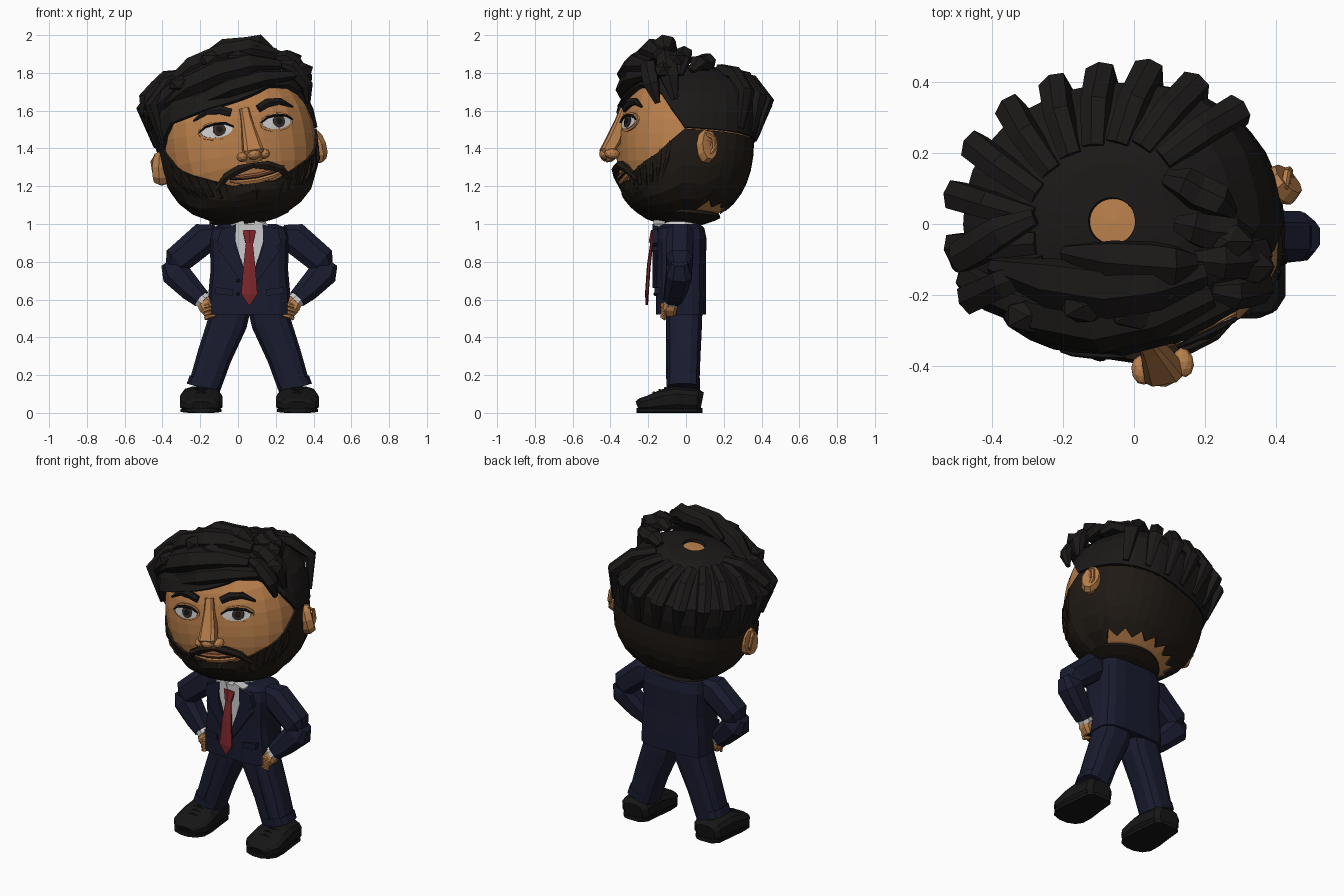
import bpy, bmesh, math
from mathutils import Vector as V, Matrix

if "Cube" in bpy.data.objects:
    bpy.data.objects.remove(bpy.data.objects["Cube"])

def mat(name, *rgb):
    m = bpy.data.materials.new(name)
    m.diffuse_color = (*rgb, 1)
    m.use_nodes = True
    m.node_tree.nodes["Principled BSDF"].inputs["Base Color"].default_value = m.diffuse_color
    return m

SKIN, LIP = mat("skin", .48, .21, .07), mat("lip", .3, .11, .05)
HAIR, BEARD = mat("hair", .011, .0095, .009), mat("beard", .014, .010, .007)
NAVY, TIE = mat("navy", .010, .011, .028), mat("tie_red", .2, .02, .025)
WHITE, BLACK = mat("white", .6, .6, .6), mat("black", .008, .008, .008)
IRIS = mat("iris", .04, .025, .02)
I = Matrix()
# head is turned, tilted and leaning slightly back
HEAD = Matrix.Translation((0, -.01, 1.42)) @ Matrix.Rotation(math.radians(10.5), 4, 'Z') \
    @ Matrix.Rotation(math.radians(-8), 4, 'Y') @ Matrix.Rotation(math.radians(-4), 4, 'X')
A, B, C, N = .41, .35, .40, 2.4

def make(name, verts, faces, m, M=I):
    me = bpy.data.meshes.new(name)
    me.from_pydata([M @ V(v) for v in verts], [], faces)
    bm = bmesh.new()
    bm.from_mesh(me)
    bmesh.ops.recalc_face_normals(bm, faces=bm.faces)
    bm.to_mesh(me)
    bm.free()
    me.materials.append(m)
    o = bpy.data.objects.new(name, me)
    bpy.context.collection.objects.link(o)
    return o

def tube(name, pts, radii, m, up=(0, 1, 0), n=8, p=2.0, M=I):
    """Loft of superellipse sections (width, height) along a path."""
    pts, up, vs = [V(q) for q in pts], V(up), []
    for i, q in enumerate(pts):
        t = (pts[min(i + 1, len(pts) - 1)] - pts[max(i - 1, 0)]).normalized()
        u = t.cross(up).normalized()
        w = u.cross(t)
        for k in range(n):
            a = 2 * math.pi * (k + .5) / n
            c, s = math.cos(a), math.sin(a)
            vs.append(q + u * radii[i][0] * math.copysign(abs(c) ** (2 / p), c)
                      + w * radii[i][1] * math.copysign(abs(s) ** (2 / p), s))
    fs = [(i * n + k, i * n + (k + 1) % n, (i + 1) * n + (k + 1) % n, (i + 1) * n + k)
          for i in range(len(pts) - 1) for k in range(n)]
    fs += [tuple(range(n)), tuple(range(len(vs) - n, len(vs)))]
    return make(name, vs, fs, m, M)

def plate(name, xz, y, m, th=.015, M=I):
    k = len(xz)
    vs = [(x, y, z) for x, z in xz] + [(x, y + th, z) for x, z in xz]
    make(name, vs, [tuple(range(k)), tuple(range(k, 2 * k))] +
         [(i, (i + 1) % k, k + (i + 1) % k, k + i) for i in range(k)], m, M)

def ball(name, c, size, m, M=I, sub=2):
    bm = bmesh.new()
    bmesh.ops.create_icosphere(bm, subdivisions=sub, radius=1)
    vs = [V(c) + V(a * b for a, b in zip(v.co, size)) for v in bm.verts]
    fs = [tuple(v.index for v in f.verts) for f in bm.faces]
    bm.free()
    make(name, vs, fs, m, M)

def lerp(x, table):
    for (a, fa), (b, fb) in zip(table, table[1:]):
        if x <= b:
            return fa + (fb - fa) * max(0, (x - a) / (b - a))
    return table[-1][1]

def surf(az, el, off=0):
    az, el = math.radians(az), math.radians(el)
    d = V((math.sin(az) * math.cos(el), -math.cos(az) * math.cos(el), math.sin(el)))
    return d * (sum(abs(c / r) ** N for c, r in zip(d, (A, B, C))) ** (-1 / N) + off)

def front(x, z, off=0):
    return V((x, -B * (1 - abs(x / A) ** N - abs(z / C) ** N) ** (1 / N) - off, z))

def patch(name, lo, hi, off, rows, m, th=.025):
    azs, vs = range(-180, 180, 10), []
    for az in azs:
        for r in range(rows + 1):
            el = lo(az) + (hi(az) - lo(az)) * r / rows
            vs.append(surf(az, el, off(az, el)))
    k, R = len(azs), rows + 1
    fs = [(i * R + r, (i + 1) % k * R + r, (i + 1) % k * R + r + 1, i * R + r + 1)
          for i in range(k) for r in range(rows)]
    o = make(name, vs, fs, m, HEAD)
    s = o.modifiers.new("thickness", 'SOLIDIFY')
    s.thickness, s.offset = th, -1

# skull, neck and dark hair shells around the face opening
bm = bmesh.new()
bmesh.ops.create_uvsphere(bm, u_segments=28, v_segments=18, radius=1)
make("head", [v.co * sum(abs(c / r) ** N for c, r in zip(v.co, (A, B, C))) ** (-1 / N) for v in bm.verts],
     [tuple(v.index for v in f.verts) for f in bm.faces], SKIN, HEAD)
bm.free()
tube("neck", [(.06, -.02, .96), (.06, -.02, 1.07)], [(.085, .06)] * 2, SKIN, n=12)
hairline = lambda az: lerp(az, [(-80, 3), (-60, 19), (-30, 27), (0, 34), (30, 40), (55, 35), (80, 4)])
beardline = lambda az: lerp(abs(az), [(0, -35), (20, -35), (32, -29), (60, -15), (80, 3)])
side_fade = lambda az: lerp(az, [(-180, 1), (-80, 1), (-50, .4), (0, .1), (100, .1), (140, .7), (180, 1)])
swell = lambda az, el: .018 + side_fade(az) * lerp(el, [(5, 0), (28, .07), (50, .04), (80, .005)])
patch("upper_hair", hairline, lambda az: 81, swell, 6, HAIR)
patch("beard", lambda az: -62 if abs(az) < 110 else (-48 if az // 10 % 2 else -55), beardline,
      lambda az, el: .012 + (.014 if abs(az) < 75 and el < -38 else 0), 5, BEARD, .02)
patch("under_jaw", lambda az: -88, lambda az: -61, lambda az, el: .008, 3, BEARD, .02)
for az in range(-70, 71, 7):
    h = beardline(az)
    tube("beard_strand", [surf(az, h, .008), surf(az * .97, h - 12, .018), surf(az * .9, h - 26, .01)],
         [(.008, .006), (.014, .01), (.004, .004)], BEARD, up=surf(az, h), n=4, M=HEAD)

# blunt clumps fanned around the back of the crown
for i in range(10):
    az = -72 - i * 18
    k = 1 if i < 8 else .85
    tube("crown_clump", [surf(az + 5, 60, .03), surf(az, 45, .085 * k), surf(az - 2, 29, .115 * k), surf(az - 3, 7, .025)],
         [(.035, .03), (.042, .04), (.044, .035), (.018, .012)], HAIR, up=surf(az, 35), n=6, p=3, M=HEAD)

# swept fringe clumps: three path points and a radius
for *q, r in [
        (.30, -.21, 1.79, -.04, -.32, 1.73, -.37, -.21, 1.54, .055),
        (.22, -.2, 1.84, -.1, -.29, 1.81, -.41, -.2, 1.62, .075),
        (.20, -.14, 1.9, -.07, -.19, 1.9, -.4, -.12, 1.71, .075),
        (.17, -.11, 1.92, .05, -.11, 1.94, -.2, -.08, 1.87, .06),
        (-.22, -.24, 1.76, -.41, -.19, 1.65, -.47, -.1, 1.5, .055),
        (-.28, .02, 1.8, -.43, -.06, 1.72, -.5, -.12, 1.57, .05),
        (.17, -.1, 1.88, .30, -.1, 1.84, .37, -.06, 1.66, .055),
        (.22, -.19, 1.85, .32, -.19, 1.79, .37, -.15, 1.64, .045),
        (.09, .13, 1.84, .18, .09, 1.85, .28, .03, 1.81, .05),
        (.12, .0, 1.88, .2, -.02, 1.88, .33, -.03, 1.79, .05)]:
    a, b, c = V(q[:3]), V(q[3:6]), V(q[6:])
    out = b - V((0, 0, 1.42))
    tube("fringe_clump", [a, (a + b) / 2 + out * .05, b, (b + c) / 2 + out * .06, c],
         [(r * .5, r * .4), (r, r * .8), (r * 1.1, r * .85), (r, r * .75), (r * .35, r * .3)], HAIR, up=out, n=6)
for c in [(-.14, -.23, 1.87), (0, -.25, 1.87), (.08, -.17, 1.92), (.27, -.05, 1.87), (.33, -.12, 1.81), (-.3, -.26, 1.74)]:
    ball("fringe_curl", c, (.075, .055, .05), HAIR, sub=1)

# eyes, brows, ears, nostrils and moustache halves
def disc(name, x, z, rx, rz, off, m, n=16, cut=9.0):
    ring = [(x + rx * math.cos(2 * math.pi * k / n), z + min(cut, rz * math.sin(2 * math.pi * k / n))) for k in range(n)]
    make(name, [front(a, b, off - .012) for a, b in ring] + [front(a, b, off) for a, b in ring] + [front(x, z, off + .004)],
         [(k, (k + 1) % n, n + (k + 1) % n, n + k) for k in range(n)] + [(n + k, n + (k + 1) % n, 2 * n) for k in range(n)], m, HEAD)

FACE = (0, -1, 0)
for s in (-1, 1):
    ex, ez = s * .163, .075
    disc("eyelid", ex, ez, .094, .05, .006, SKIN)
    disc("eye_white", ex, ez, .082, .038, .012, WHITE, cut=.028)
    disc("iris", ex + .012, ez + .003, .034, .034, .018, IRIS, cut=.025)
    disc("pupil", ex + .012, ez + .003, .017, .017, .023, BLACK)
    arc = lambda pts, off: [front(s * x, z, off) for x, z in pts]
    tube("upper_lash", arc([(.075, .082), (.115, .106), (.165, .112), (.22, .102), (.255, .078)], .016),
         [(.004, .006), (.007, .01), (.008, .01), (.007, .01), (.003, .005)], BLACK, FACE, 6, M=HEAD)
    tube("eyebrow", arc([(.075, .158), (.13, .182), (.2, .184), (.27, .145)], .012),
         [(.024, .014), (.026, .018), (.02, .016), (.006, .006)], HAIR, FACE, 6, M=HEAD)
    tube("moustache", arc([(.0, -.135), (.075, -.145), (.15, -.175), (.205, -.235)], .012),
         [(.016, .014), (.026, .024), (.022, .018), (.014, .012)], BEARD, FACE, 6, M=HEAD)
    ball("nostril", (s * .06, -.395, -.085), (.03, .042, .028), SKIN, HEAD)
    tube("ear", [(s * .39, .035, -.07), (s * .42, .045, -.065), (s * .45, .06, -.06)],
         [(.085, .04), (.095, .062), (.08, .05)], SKIN, (0, 1, 0), 10, M=HEAD)
    tube("ear_fold", [(s * .44, .03, .0), (s * .454, .075, -.02), (s * .452, .085, -.075), (s * .44, .05, -.135)],
         [(.012, .012)] * 4, SKIN, (1, 0, 0), 6, M=HEAD)
    ball("ear_hollow", (s * .445, .045, -.06), (.012, .025, .05), LIP, HEAD, 1)

# nose wedge with bulbous tip, smirking mouth and chin tuft
tube("nose", [(0, -.325, .165), (0, -.345, .1), (0, -.38, .0), (0, -.41, -.06), (0, -.385, -.11)],
     [(.026, .03), (.03, .032), (.045, .04), (.056, .04), (.045, .025)], SKIN, FACE, 8, 4, HEAD)
ball("nose_tip", (0, -.42, -.08), (.04, .034, .03), SKIN, HEAD)
for nm, dz, w, m in (("upper_lip", -.19, .012, LIP), ("lower_lip", -.216, .016, SKIN), ("mouth_line", -.202, .004, BLACK)):
    tube(nm, [front(x, dz + .9 * (x - .02) ** 2 + .06 * x, .006) for x in (-.13, -.06, .02, .1, .17)],
         [(.004, .006), (w, .014), (w, .016), (w, .014), (.004, .006)], m, FACE, 6, M=HEAD)
tube("chin_tuft", [front(0, -.235, .008), front(0, -.26, .022), front(0, -.31, .024)],
     [(.035, .015), (.025, .02), (.012, .015)], BEARD, FACE, 6, M=HEAD)

# jacket, shirt and tie; the body is symmetric about x = .06
X = .06
tube("jacket", [(X, -.027, z) for z in (.52, .62, .76, .92, .98, 1.0)],
     [(.225, .133), (.22, .134), (.207, .133), (.212, .137), (.2, .125), (.14, .1)], NAVY, n=16, p=4)
plate("shirt_front", [(X - .1, 1.0), (X, .66), (X + .1, 1.0)], -.168, WHITE, .05)
tube("shirt_collar", [(X, -.03, .97), (X, -.03, 1.02)], [(.11, .1), (.085, .075)], WHITE, n=12)
tube("tie_knot", [(X, -.168, .965), (X, -.18, .9)], [(.042, .018), (.024, .018)], TIE, FACE, 6)
tube("tie_blade", [(X, -.18, .91), (X, -.197, .78), (X, -.207, .63), (X, -.207, .57)],
     [(.02, .008), (.036, .01), (.05, .01), (.004, .006)], TIE, FACE, 6)
for z in (.7, .63):
    ball("jacket_button", (X - .06, -.165, z), (.01, .008, .01), BLACK, sub=1)

for s in (-1, 1):
    P = lambda x, y, z: (X + s * x, y, z)
    L = lambda pts: [(X + s * x, z) for x, z in pts]
    plate("lapel", L([(.07, 1.0), (.15, .97), (.17, .9), (.14, .88), (.16, .86), (.02, .66), (.0, .68), (.075, .88)]), -.178, NAVY, .03)
    plate("collar_wing", L([(.03, 1.02), (.09, 1.0), (.09, .92), (.015, .965)]), -.172, WHITE, .06)
    plate("pocket_flap", L([(.09, .655), (.18, .665), (.18, .63), (.09, .62)]), -.168, NAVY, .03)
    # arms akimbo with fists on the hips
    tube("upper_arm", [P(.17, -.03, .95), P(.235, -.03, .93), P(.385, -.035, .805), P(.41, -.035, .765)],
         [(.05, .06), (.088, .075), (.08, .075), (.04, .05)], NAVY, n=8, p=2.8)
    tube("forearm", [P(.435, -.035, .80), P(.395, -.035, .745), P(.31, -.055, .655), P(.255, -.07, .605)],
         [(.04, .045), (.08, .072), (.066, .062), (.052, .052)], NAVY, n=8, p=2.8)
    tube("shirt_cuff", [P(.275, -.068, .62), P(.238, -.078, .588)], [(.046, .045)] * 2, WHITE)
    tube("palm", [P(.25, -.075, .6), P(.225, -.085, .565), P(.205, -.085, .525)],
         [(.035, .035), (.048, .04), (.035, .03)], SKIN, n=8, p=3)
    for k in range(4):
        z = .58 - k * .02
        tube("finger", [P(.245 - k * .004, -.11, z - .02), P(.215, -.125, z - .01), P(.18, -.105, z)],
             [(.009, .011), (.012, .013), (.009, .01)], SKIN, (0, 0, 1), 6)
    # trousers with turn-ups and a front crease
    tube("trouser_leg", [P(.1, -.01, .58), P(.115, -.01, .48), P(.185, -.012, .3), P(.24, -.015, .13)],
         [(.115, .1), (.107, .097), (.094, .09), (.087, .087)], NAVY, n=12, p=3)
    tube("trouser_turn_up", [P(.232, -.015, .175), P(.245, -.015, .13)], [(.089, .09), (.092, .09)], NAVY, n=12, p=3)
    tube("trouser_crease", [P(.125, -.1, .5), P(.188, -.1, .3), P(.23, -.1, .18)], [(.006, .008)] * 3, NAVY, n=4)
    # shoes
    tube("shoe", [P(.255, y, z) for y, z in ((.085, .06), (.06, .065), (-.05, .072), (-.12, .064), (-.2, .048), (-.24, .043), (-.258, .036))],
         [(.065, .05), (.095, .063), (.108, .07), (.115, .063), (.116, .044), (.09, .036), (.05, .026)], BLACK, (0, 0, 1), 12, 3)
    tube("shoe_sole", [P(.255, y, .013) for y in (.088, .06, -.04, -.14, -.21, -.25, -.263)],
         [(w, .013) for w in (.06, .09, .1, .113, .11, .082, .045)], BLACK, (0, 0, 1), 8, 4)
    for y, z in ((-.11, .13), (-.14, .12), (-.17, .107)):
        tube("shoe_lace", [P(.21, y, z - .008), P(.255, y, z), P(.30, y, z - .008)], [(.007, .008)] * 3, BLACK, (0, 0, 1), 6)
